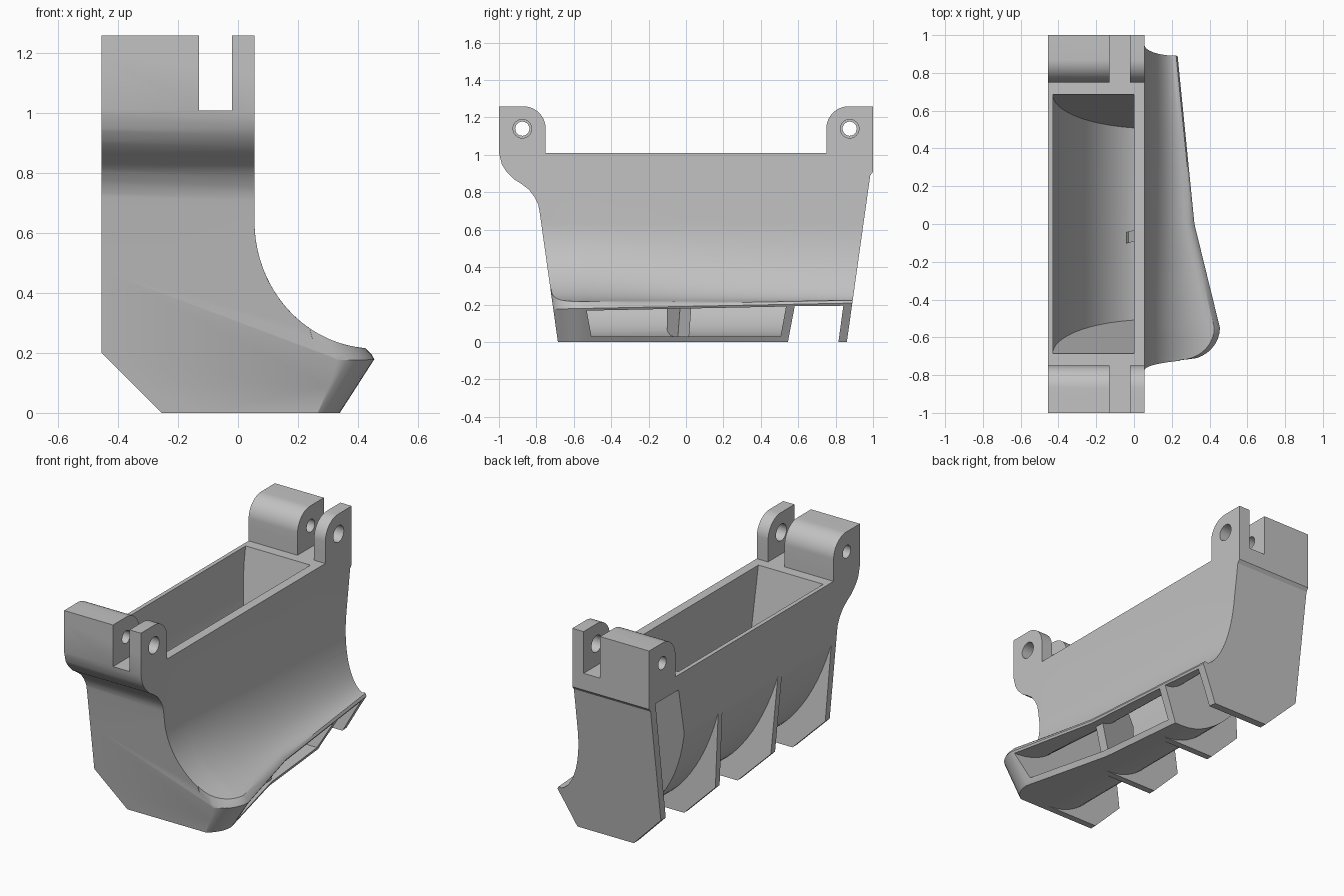
import bpy, bmesh, math

cube = bpy.data.objects.get("Cube")
if cube:
    bpy.data.objects.remove(cube, do_unlink=True)

grey = bpy.data.materials.new("plain_grey")
grey.use_nodes = True
grey.diffuse_color = (0.54, 0.54, 0.54, 1)
grey.node_tree.nodes["Principled BSDF"].inputs["Base Color"].default_value = (0.54, 0.54, 0.54, 1)


def loft(name, sections):
    """Closed solid through equally long rings of points."""
    bm = bmesh.new()
    rings = [[bm.verts.new(p) for p in s] for s in sections]
    n = len(rings[0])
    for a, b in zip(rings, rings[1:]):
        for i in range(n):
            j = (i + 1) % n
            bm.faces.new((a[i], a[j], b[j], b[i]))
    caps = [bm.faces.new(rings[0]), bm.faces.new(rings[-1])]
    bmesh.ops.triangulate(bm, faces=[f for f in bm.faces if f not in caps])
    bmesh.ops.recalc_face_normals(bm, faces=bm.faces)
    mesh = bpy.data.meshes.new(name)
    bm.to_mesh(mesh)
    bm.free()
    mesh.materials.append(grey)
    ob = bpy.data.objects.new(name, mesh)
    bpy.context.collection.objects.link(ob)
    return ob


def along_x(name, pts, x0, x1):
    return loft(name, [[(x, y, z) for y, z in pts] for x in (x0, x1)])


def along_y(name, pts, y0, y1, tilt0=0, tilt1=0):
    """Prism along y whose end planes lean by a slope in z."""
    return loft(name, [[(x, y + t * z, z) for x, z in pts] for y, t in ((y0, tilt0), (y1, tilt1))])


def arc(cx, cz, rx, rz, a0, a1, n=20):
    return [(cx + rx * math.cos(math.radians(a0 + (a1 - a0) * i / n)),
             cz + rz * math.sin(math.radians(a0 + (a1 - a0) * i / n))) for i in range(n + 1)]


def boolean(target, tool, operation):
    mod = target.modifiers.new("cut", 'BOOLEAN')
    mod.operation, mod.solver, mod.object = operation, 'EXACT', tool
    bpy.context.view_layer.objects.active = target
    bpy.ops.object.modifier_apply(modifier=mod.name)
    bpy.data.objects.remove(tool, do_unlink=True)


def lip(y):
    """Reach of the flared lip before its front corner is rounded."""
    return min(0.32 - 0.245 * y, 0.455) if y < 0 else 0.32 - 0.1 * y


def tip(y):
    """Height of the lip edge, rising slightly towards the back."""
    return 0.19 + 0.02 * y


# Outer body: flared section, rounded at the front corner of the lip
def outer_section(y, reach):
    full = lip(y)
    a = full - 0.055
    end = math.degrees(math.acos(max(0, 1 - (reach - 0.085) / a)))
    flare = [(full - a * math.cos(math.radians(end * i / 20)),
              0.64 - 0.425 * math.sin(math.radians(end * i / 20))) for i in range(21)]
    pts = [(0.055, 1.5)] + flare
    pts += [(reach - 0.008, tip(y) + 0.015), (reach, tip(y)), (reach - 0.115, 0),
            (-0.255, 0), (-0.455, 0.2), (-0.455, 1.5)]
    return [(x, y, z) for x, z in pts]


rounding = [(y, x) for x, y in arc(0.27, -0.55, 0.185, 0.17, -90, 0, 9)]
stations = [(-1.1, 0.22)] + rounding + [(y, lip(y)) for y in (-0.3, 0, 0.45, 1.1)]
body = loft("duct_body", [outer_section(y, r) for y, r in stations])

# Side silhouette with the two hinge lugs
front_lug = arc(-0.87, 1.14, 0.12, 0.12, 90, 0, 12)
back_lug = [(-y, z) for y, z in reversed(front_lug)]
side = [(-1, 1.26)] + front_lug + [(-0.75, 1.01), (0.75, 1.01)] + back_lug
side += [(1, 1.26), (1, 0.91), (0.985, 0.89), (0.846, -0.1), (-0.671, -0.1), (-0.782, 0.69)]
side += [(-0.79, 0.735), (-0.81, 0.775), (-0.84, 0.815), (-0.88, 0.845), (-0.92, 0.87),
         (-0.96, 0.91), (-0.985, 0.95), (-1, 1.01)]
boolean(body, along_x("side_shape", side, -1, 1), 'INTERSECT')


# Air passage from the top opening to the outlets in the lip
def flare_inside(y):
    drop = 0.632 - tip(y)
    return [(x, z) for x, z in arc(lip(y), 0.62, lip(y), drop, 180, 270)]


def passage_section(k):
    y = 0.55 * k
    pts = [(-0.43, 1.2), (0, 1.2)] + flare_inside(y)
    pts += [(lip(y) + 0.2, tip(y) - 0.012), (lip(y) + 0.2, 0.03)] + arc(0.1, 1, 0.53, 0.97, 270, 180)
    return [(x, k * (0.5 + 0.185 * z), z) for x, z in pts]


boolean(body, loft("passage", [passage_section(k) for k in (-1, 0, 1)]), 'DIFFERENCE')

# Open bays under the curved floor, leaving thin leaning fins between them
bay = [(-0.7, 1)] + arc(0.1, 1, 0.595, 1, 180, 270) + [(0.1, -0.2), (-0.7, -0.2)]
for y0, y1, t0, t1 in ((-0.645, -0.165, -0.13, -0.15), (-0.125, 0.343, -0.15, -0.06),
                       (0.383, 0.8, -0.06, 0.13)):
    boolean(body, along_y("bay", bay, y0, y1, t0, t1), 'DIFFERENCE')

# Hollow between the sloping end of the passage and the back plate
hollow = [(-0.6, 0.92), (0, 0.92)] + flare_inside(0.7)
hollow += [(0.6, tip(0.7) - 0.012), (0.6, -0.2), (-0.6, -0.2)]
boolean(body, along_y("end_hollow", hollow, 0.545, 0.815, 0.19, 0.135), 'DIFFERENCE')

# Slanted divider between the two outlets
divider = [(-0.04, 0.05), (-0.03, 0.3), (0.04, 0.4), (0.1, 0.34), (0.17, 0.25), (0.26, 0.2), (0.2, 0.01)]
boolean(body, loft("divider", [[(x, y + 0.24 * (x - 0.22), z) for x, z in divider]
                               for y in (-0.04, 0.02)]), 'UNION')

# Hinge slots and pin holes
for s in (-1, 1):
    slot = [(-0.13, 1.4), (-0.02, 1.4), (-0.02, 1.01), (-0.13, 1.01)]
    boolean(body, along_y("slot", slot, s * 0.74, s * 1.2), 'DIFFERENCE')
    for r, x0, x1 in ((0.05, -0.075, 0.2), (0.038, -0.6, -0.07)):
        boolean(body, along_x("pin_hole", arc(s * 0.875, 1.14, r, r, 0, 345, 23), x0, x1), 'DIFFERENCE')

bpy.ops.object.select_all(action='DESELECT')
body.select_set(True)
bpy.context.view_layer.objects.active = body
bpy.ops.object.shade_smooth_by_angle(angle=math.radians(25))
